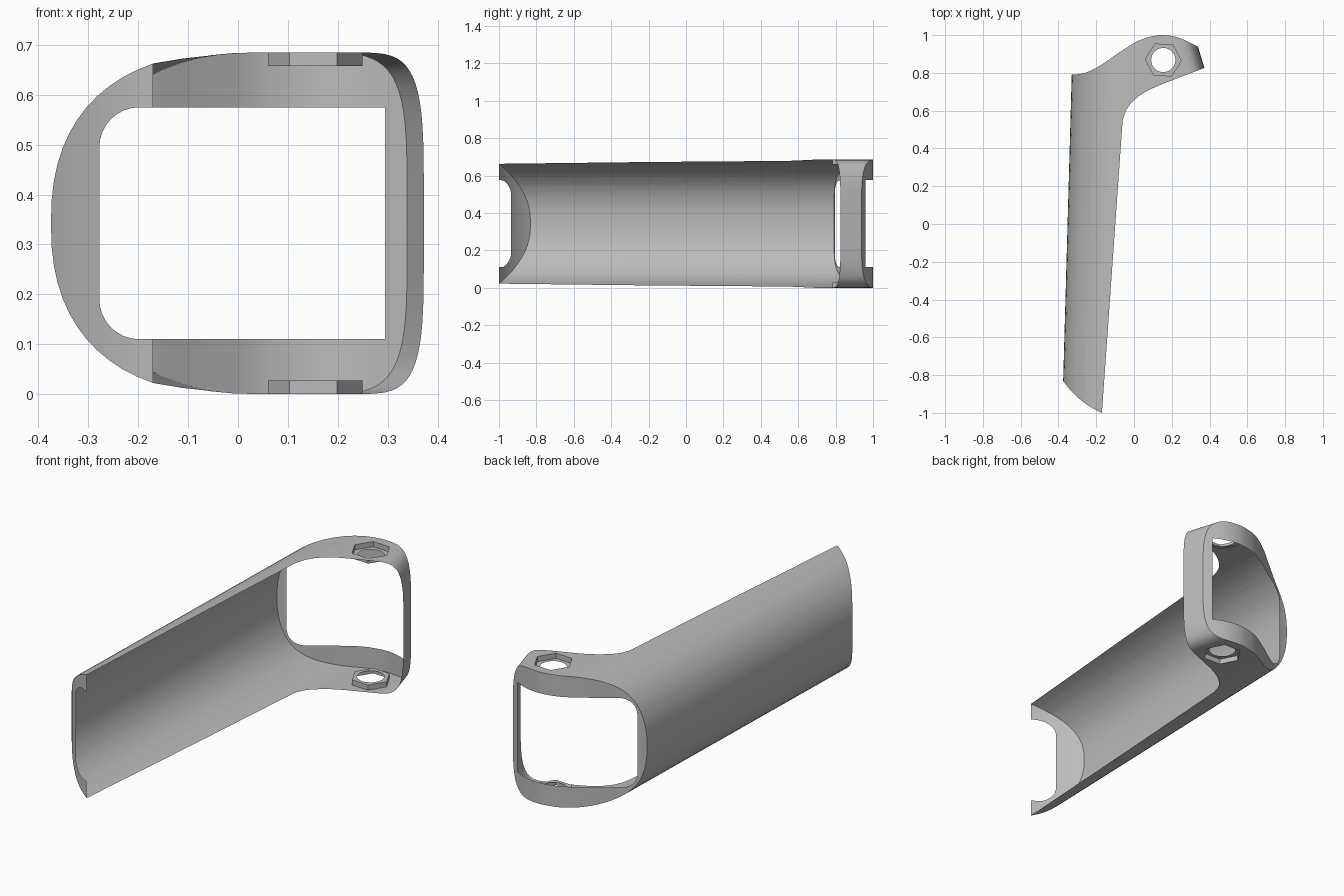
import bpy, bmesh
from math import cos, sin, pi, radians

cube = bpy.data.objects.get("Cube")
if cube:
    bpy.data.objects.remove(cube, do_unlink=True)

grey = bpy.data.materials.new("plain grey")
grey.use_nodes = True
tone = (0.5, 0.5, 0.5, 1)
grey.diffuse_color = tone
grey.node_tree.nodes["Principled BSDF"].inputs["Base Color"].default_value = tone

MID = 0.3425          # half of the total height
KEEP, OPEN = 0, 1     # slot 1 tags faces that are left open at the end


def smooth(points, steps=5):
    """Catmull-Rom curve through 2D points."""
    pts = [points[0]] + points + [points[-1]]
    out = []
    for a, b, c, d in zip(pts, pts[1:], pts[2:], pts[3:]):
        for i in range(steps):
            t = i / steps
            out.append(tuple(
                0.5 * (2 * q + (r - p) * t + (2 * p - 5 * q + 4 * r - s) * t * t
                       + (3 * q - p - 3 * r + s) * t ** 3)
                for p, q, r, s in zip(a, b, c, d)))
    return out + [points[-1]]


def half_loop(cx, rx, power, start, count=32):
    """Half of a superellipse, sweeping half a turn from the start angle."""
    out = []
    for i in range(count + 1):
        a = start + pi * i / count
        c, s = cos(a), sin(a)
        x = cx + rx * abs(c) ** (2 / power) * (1 if c > 0 else -1)
        z = MID + MID * abs(s) ** (2 / power) * (1 if s > 0 else -1)
        out.append((x, z))
    return out


def loft(name, ring_a, ring_b, tag=lambda i: KEEP):
    """Closed solid between two matching rings; tag chooses the slot per side."""
    bm = bmesh.new()
    a = [bm.verts.new(p) for p in ring_a]
    b = [bm.verts.new(p) for p in ring_b]
    n = len(a)
    for i in range(n):
        j = (i + 1) % n
        bm.faces.new((a[i], a[j], b[j], b[i])).material_index = tag(i)
    bm.faces.new(a)
    bm.faces.new(b)
    bmesh.ops.recalc_face_normals(bm, faces=bm.faces)
    mesh = bpy.data.meshes.new(name)
    bm.to_mesh(mesh)
    bm.free()
    mesh.materials.append(grey)
    mesh.materials.append(grey)
    obj = bpy.data.objects.new(name, mesh)
    bpy.context.collection.objects.link(obj)
    return obj


def upright(name, outline, z0, z1, tag=lambda i: KEEP):
    return loft(name, [(x, y, z0) for x, y in outline],
                [(x, y, z1) for x, y in outline], tag)


def combine(target, tool, operation):
    mod = target.modifiers.new("cut", "BOOLEAN")
    mod.object, mod.operation, mod.solver = tool, operation, "EXACT"
    mod.material_mode = "INDEX"
    bpy.context.view_layer.objects.active = target
    bpy.ops.object.modifier_apply(modifier=mod.name)
    bpy.data.objects.remove(tool, do_unlink=True)


# Outer skin: round left flank and squarer right flank, each with its own lean
left = half_loop(0.0, 0.375, 2.35, pi / 2)
right = half_loop(0.2, 0.173, 4.5, -pi / 2)


def section(y):
    return ([(x + 0.028 * (y + 0.83), y, z) for x, z in left]
            + [(x - 0.3 * (y - 0.825), y, z) for x, z in right])


shell = loft("shell", section(-1.2), section(1.2))

# Plan outline: rear edge, open inner edge, curved front end
rear = smooth([(-0.45, 0.785), (-0.33, 0.79), (-0.25, 0.803), (-0.17, 0.845),
               (-0.08, 0.907), (0.02, 0.968), (0.09, 0.992), (0.16, 1.0),
               (0.24, 0.985), (0.335, 0.94), (0.41, 0.895)])
inner = smooth([(0.41, 0.84), (0.37, 0.825), (0.2, 0.76), (0.07, 0.705),
                (0.0, 0.655), (-0.04, 0.605), (-0.06, 0.55)]) + [(-0.17, -1.0)]
front = smooth([(-0.17, -1.0), (-0.225, -0.972), (-0.278, -0.935),
                (-0.33, -0.887), (-0.38, -0.825), (-0.45, -0.73)])[1:]
first, last = len(rear) - 1, len(rear) + len(inner) - 1
combine(shell, upright("plan", rear + inner + front, -0.1, 0.8,
                       lambda i: OPEN if first <= i < last else KEEP), "INTERSECT")

# Window through the front end and the rear face, rounded on its left side
r, x0, x1, z0, z1 = 0.08, -0.278, 0.295, 0.11, 0.575
window = [(x1, z0), (x1, z1)]
for cz, start in ((z1 - r, 90), (z0 + r, 180)):
    for k in range(9):
        a = radians(start + 90 * k / 8)
        window.append((x0 + r + r * cos(a), cz + r * sin(a)))
combine(shell, loft("window", [(x, -1.3, z) for x, z in window],
                    [(x, 1.3, z) for x, z in window], lambda i: OPEN), "DIFFERENCE")


# Hexagonal nut pockets, top and bottom, with a round bolt hole through both
def polygon(sides, radius, turn=0.0):
    return [(0.155 + radius * cos(2 * pi * i / sides + turn),
             0.868 + radius * sin(2 * pi * i / sides + turn)) for i in range(sides)]


for low, high in ((-0.1, 0.027), (2 * MID - 0.027, 0.8)):
    combine(shell, upright("pocket", polygon(6, 0.095, radians(-3)), low, high), "DIFFERENCE")
combine(shell, upright("bolt_hole", polygon(40, 0.064), -0.2, 0.9,
                       lambda i: OPEN), "DIFFERENCE")

# Leave the tagged sides open so that only the thin skin remains
bm = bmesh.new()
bm.from_mesh(shell.data)
bmesh.ops.delete(bm, geom=[f for f in bm.faces if f.material_index == OPEN], context="FACES")
bm.to_mesh(shell.data)
bm.free()
shell.data.materials.pop(index=1)

bpy.ops.object.select_all(action="DESELECT")
shell.select_set(True)
bpy.context.view_layer.objects.active = shell
bpy.ops.object.shade_smooth_by_angle(angle=radians(30))
